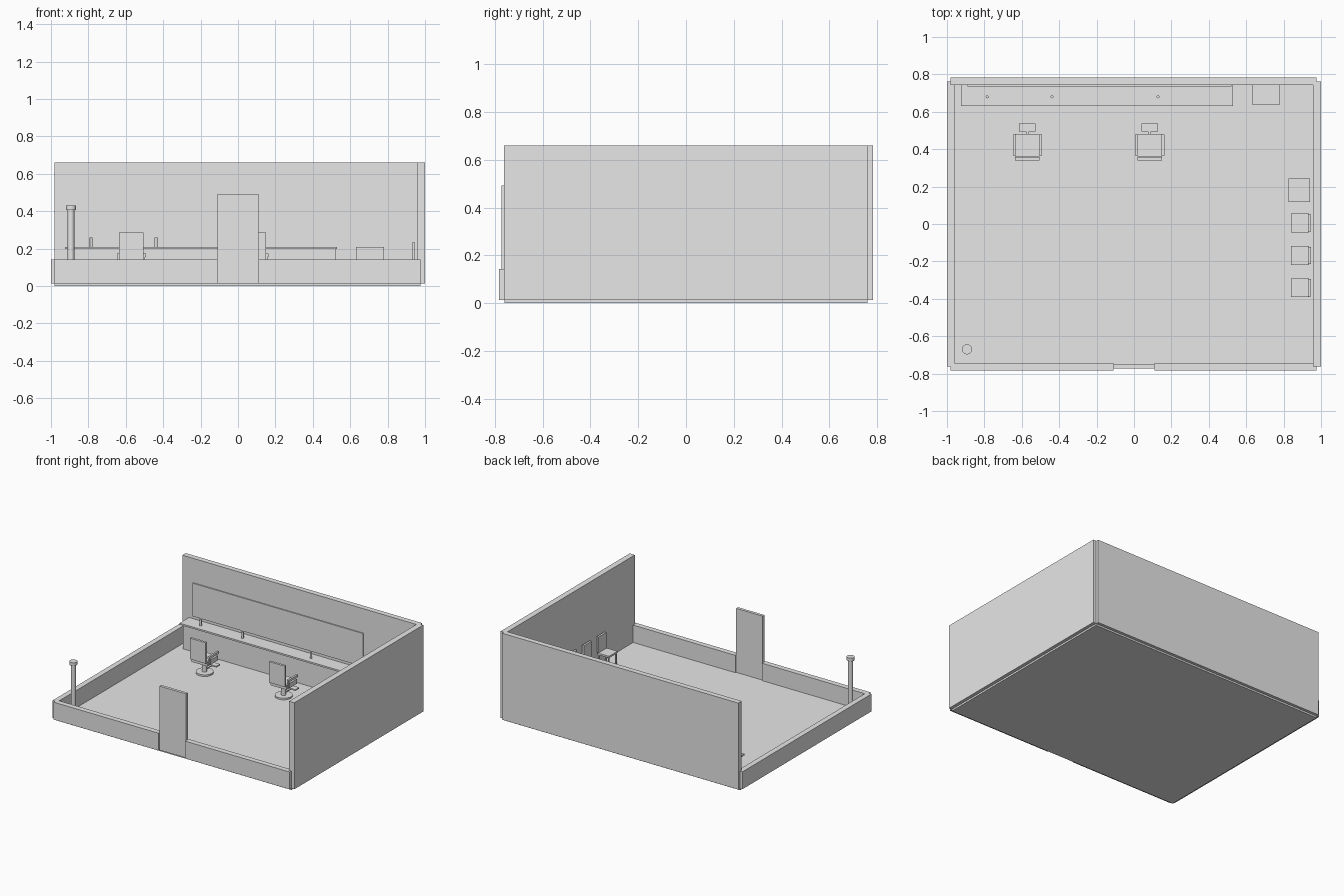
import bpy, bmesh, math
from mathutils import Matrix, Vector

if "Cube" in bpy.data.objects:
    bpy.data.objects.remove(bpy.data.objects["Cube"])

grey = bpy.data.materials.new("plain_grey")
grey.diffuse_color = (0.8, 0.8, 0.8, 1)
grey.use_nodes = True
grey.node_tree.nodes["Principled BSDF"].inputs["Base Color"].default_value = grey.diffuse_color


def finish(name, bm):
    mesh = bpy.data.meshes.new(name)
    bm.to_mesh(mesh)
    bm.free()
    mesh.materials.append(grey)
    ob = bpy.data.objects.new(name, mesh)
    bpy.context.collection.objects.link(ob)
    return ob


def add_box(bm, x0, x1, y0, y1, z0, z1):
    centre = Vector((x0 + x1, y0 + y1, z0 + z1)) / 2
    m = Matrix.Translation(centre) @ Matrix.Diagonal((x1 - x0, y1 - y0, z1 - z0, 1))
    bmesh.ops.create_cube(bm, size=1, matrix=m)


def boxes(name, *extents):
    bm = bmesh.new()
    for e in extents:
        add_box(bm, *e)
    return finish(name, bm)


def cylinder(name, x, y, r, z0, z1, sides=24):
    bm = bmesh.new()
    bmesh.ops.create_cone(bm, cap_ends=True, segments=sides, radius1=r, radius2=r,
                          depth=z1 - z0, matrix=Matrix.Translation((x, y, (z0 + z1) / 2)))
    for f in bm.faces:
        f.smooth = len(f.verts) == 4
    for e in bm.edges:
        e.smooth = all(f.smooth for f in e.link_faces)
    return finish(name, bm)


F = 0.013  # floor level

# Room shell: two tall walls, two low walls, door in the front gap
boxes("floor", (-0.98, 0.975, -0.76, 0.76, 0, F))
boxes("back_wall", (-0.98, 0.975, 0.742, 0.782, F, 0.66))
boxes("right_wall", (0.957, 1.0, -0.762, 0.762, F, 0.66))
boxes("left_wall", (-1.0, -0.96, -0.762, 0.762, F, 0.143))
boxes("front_wall", (-0.98, -0.11, -0.782, -0.742, F, 0.143),
      (0.11, 0.975, -0.782, -0.742, F, 0.143))
boxes("door", (-0.11, 0.11, -0.772, -0.75, F, 0.492))

# Work counter, mirror and bottles along the back wall
boxes("counter_top", (-0.925, 0.53, 0.63, 0.742, 0.197, 0.209))
boxes("counter_cabinet", (-0.91, 0.52, 0.65, 0.742, F, 0.197))
boxes("mirror", (-0.89, 0.52, 0.734, 0.742, 0.23, 0.478))
for x in (-0.785, -0.438, 0.128):
    cylinder("bottle", x, 0.68, 0.008, 0.209, 0.258, 12)
boxes("side_cabinet", (0.63, 0.78, 0.64, 0.742, F, 0.208))

# Striped-pole stand in the front corner
cylinder("pole_base", -0.893, -0.67, 0.027, F, 0.04)
cylinder("pole_shaft", -0.893, -0.67, 0.018, 0.04, 0.406)
cylinder("pole_cap", -0.893, -0.67, 0.027, 0.406, 0.43)

# Swivel chairs facing the mirror
for x in (-0.57, 0.084):
    cylinder("chair_base", x, 0.42, 0.06, F, 0.025, 32)
    cylinder("chair_column", x, 0.42, 0.017, 0.025, 0.1)
    boxes("chair_seat", (x - 0.066, x + 0.066, 0.36, 0.482, 0.1, 0.135))
    boxes("chair_back", (x - 0.065, x + 0.065, 0.34, 0.357, 0.128, 0.285))
    boxes("chair_arms", *[(x + s * 0.071 - 0.007, x + s * 0.071 + 0.007,
                           0.365, 0.478, 0.155, 0.173) for s in (-1, 1)],
          *[(x + s * 0.07 - 0.004, x + s * 0.07 + 0.004,
             0.37, 0.385, 0.11, 0.155) for s in (-1, 1)])
    boxes("footrest", (x - 0.044, x + 0.044, 0.495, 0.538, 0.035, 0.045),
          (x - 0.008, x + 0.008, 0.42, 0.5, 0.036, 0.044))


def legs(x0, x1, y0, y1, top, w=0.009):
    return [(x, x + w, y, y + w, F, top) for x in (x0, x1 - w) for y in (y0, y1 - w)]


# Waiting chairs and low table by the right wall
for y in (0.005, -0.168, -0.341):
    boxes("waiting_seat", (0.84, 0.935, y - 0.05, y + 0.05, 0.1, 0.113))
    boxes("waiting_back", (0.93, 0.945, y - 0.046, y + 0.046, 0.113, 0.232))
    boxes("waiting_legs", *legs(0.844, 0.932, y - 0.046, y + 0.046, 0.1))
boxes("low_table_top", (0.825, 0.942, 0.117, 0.242, 0.088, 0.1))
boxes("low_table_legs", *legs(0.83, 0.937, 0.122, 0.237, 0.088))
